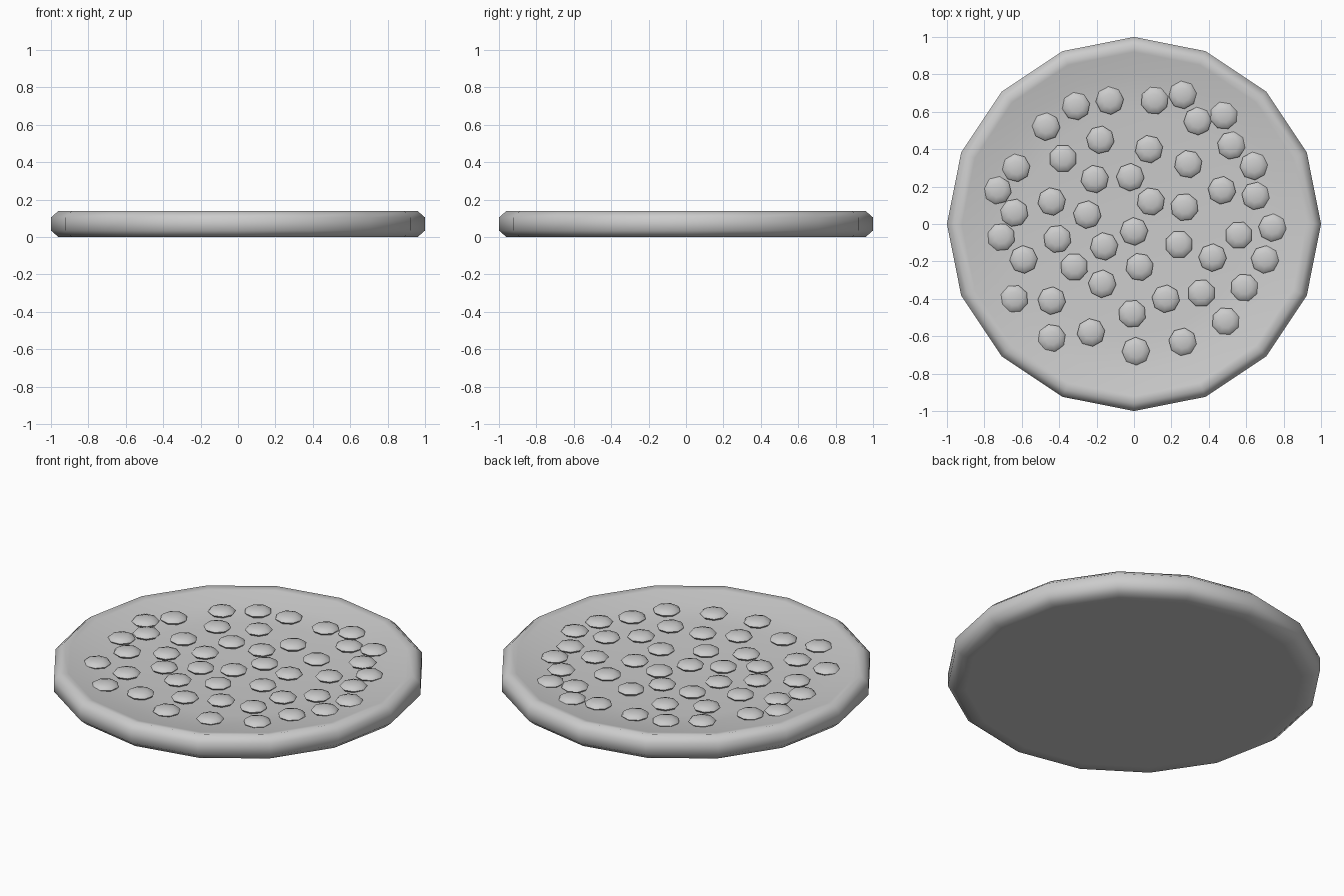
import bpy
import bmesh
import math
import random
from mathutils import Matrix

if "Cube" in bpy.data.objects:
    bpy.data.objects.remove(bpy.data.objects["Cube"])
random.seed(4)

SIDES = 16
BUMP_RADIUS = 0.075
BUMP_HEIGHT = 0.023

# One plain grey for everything
grey = bpy.data.materials.new("grey")
grey.use_nodes = True
colour = (0.6, 0.6, 0.6, 1)
grey.diffuse_color = colour
grey.node_tree.nodes["Principled BSDF"].inputs["Base Color"].default_value = colour


def finish(bm, name, angle):
    """Turn a bmesh into a smooth shaded grey object."""
    bmesh.ops.recalc_face_normals(bm, faces=bm.faces)
    mesh = bpy.data.meshes.new(name)
    bm.to_mesh(mesh)
    bm.free()
    mesh.materials.append(grey)
    obj = bpy.data.objects.new(name, mesh)
    bpy.context.collection.objects.link(obj)
    bpy.ops.object.select_all(action="DESELECT")
    obj.select_set(True)
    bpy.context.view_layer.objects.active = obj
    bpy.ops.object.shade_smooth_by_angle(angle=math.radians(angle))
    return obj


# Dish: radius and height from the underside, round the rim, into the hollow top
profile = [(0, 0), (0.9, 0), (0.96, 0), (1, 0.035), (1, 0.105), (0.96, 0.14),
           (0.92, 0.133), (0.8, 0.103), (0.6, 0.088), (0, 0.08)]
bm = bmesh.new()
verts = [bm.verts.new((r, 0, z)) for r, z in profile]
edges = [bm.edges.new(pair) for pair in zip(verts, verts[1:])]
bmesh.ops.spin(bm, geom=verts + edges, cent=(0, 0, 0), axis=(0, 0, 1),
               angle=math.tau, steps=SIDES, use_duplicate=False)
bmesh.ops.remove_doubles(bm, verts=bm.verts, dist=0.001)
finish(bm, "dish", 60)

# Bumps: scattered eight-sided lenses resting in the hollow
spots = [
    (-.31, .63), (-.13, .66), (.11, .66), (.26, .69), (.34, .55), (.48, .58),
    (-.47, .52), (-.18, .45), (.52, .42), (.08, .4), (-.38, .35), (.29, .32),
    (-.63, .3), (.64, .31), (-.21, .24), (-.02, .25), (.47, .18), (.65, .15),
    (-.73, .18), (-.44, .12), (.09, .12), (.27, .09), (-.64, .06), (-.25, .05),
    (.74, -.02), (0, -.04), (-.71, -.07), (-.41, -.08), (.56, -.06),
    (-.16, -.12), (.24, -.11), (-.59, -.19), (.42, -.18), (.7, -.19),
    (-.32, -.23), (.03, -.23), (-.17, -.32), (-.64, -.4), (-.44, -.41),
    (.17, -.4), (.36, -.37), (.59, -.34), (-.01, -.48), (.49, -.52),
    (-.23, -.58), (-.44, -.61), (.26, -.63), (.01, -.68),
]
bm = bmesh.new()
for x, y in spots:
    height = 0.097 + 0.018 * (x * x + y * y)
    place = (Matrix.Translation((x, y, height))
             @ Matrix.Rotation(random.uniform(0, math.pi / 4), 4, "Z")
             @ Matrix.Diagonal((BUMP_RADIUS, BUMP_RADIUS, BUMP_HEIGHT, 1)))
    bmesh.ops.create_uvsphere(bm, u_segments=8, v_segments=6, radius=1, matrix=place)
finish(bm, "bumps", 60)
